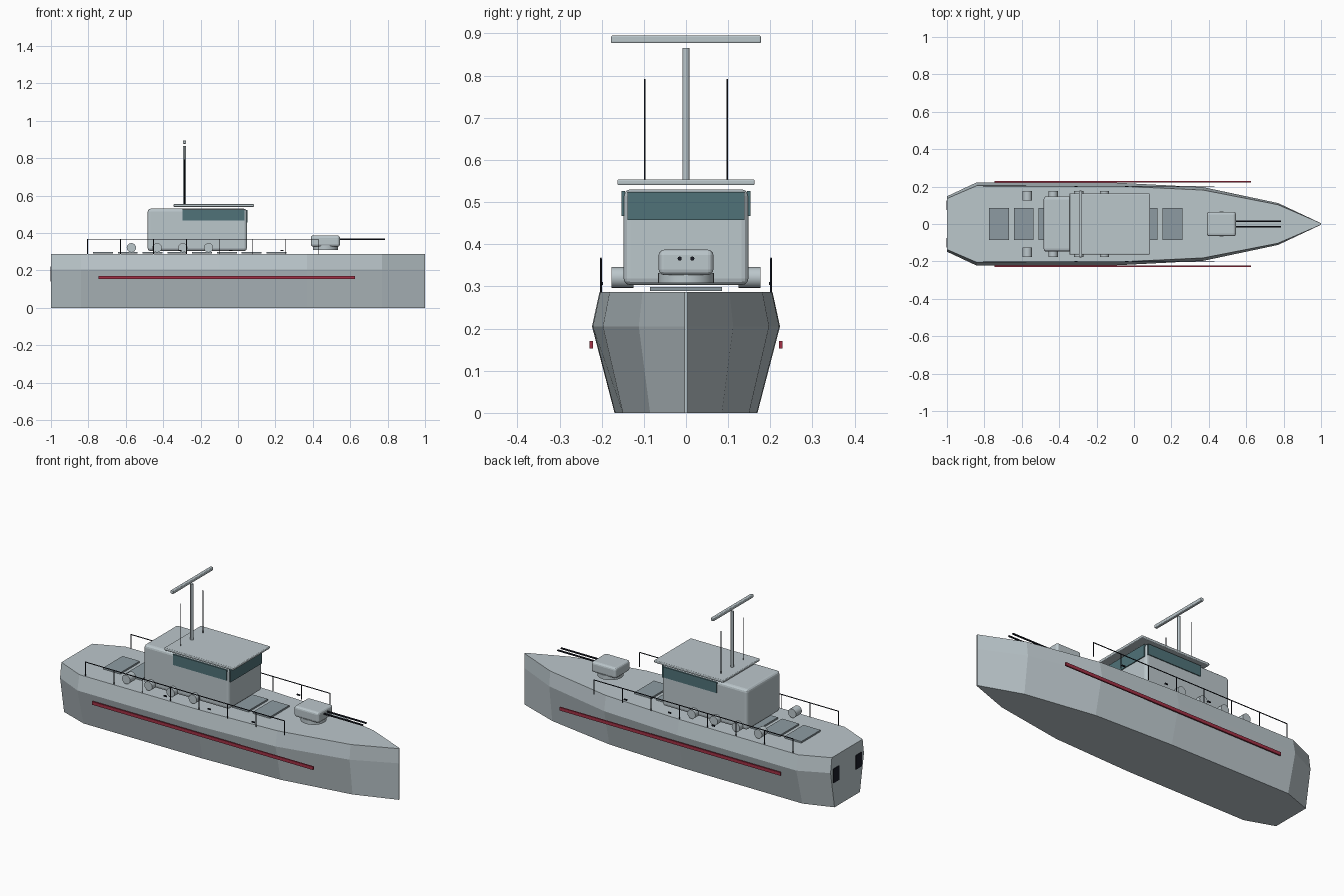
import bpy, bmesh
from math import pi

if "Cube" in bpy.data.objects:
    bpy.data.objects.remove(bpy.data.objects["Cube"])


def mat(name, rgb):
    m = bpy.data.materials.new(name)
    m.diffuse_color = (*rgb, 1)
    m.use_nodes = True
    m.node_tree.nodes["Principled BSDF"].inputs["Base Color"].default_value = m.diffuse_color
    return m


GREY = mat("hull_grey", (0.50, 0.57, 0.60))
PANEL = mat("panel_grey", (0.27, 0.33, 0.36))
GLASS = mat("window_teal", (0.08, 0.17, 0.19))
RED = mat("stripe_red", (0.36, 0.03, 0.06))
BLACK = mat("black", (0.01, 0.012, 0.02))


def box(name, lo, hi, m, bevel=0):
    bm = bmesh.new()
    bmesh.ops.create_cube(bm, size=1)
    for v in bm.verts:
        v.co = [(a + b) / 2 + c * (b - a) for a, b, c in zip(lo, hi, v.co)]
    me = bpy.data.meshes.new(name)
    bm.to_mesh(me)
    bm.free()
    ob = bpy.data.objects.new(name, me)
    bpy.context.collection.objects.link(ob)
    me.materials.append(m)
    if bevel:
        b = ob.modifiers.new("bevel", 'BEVEL')
        b.width, b.segments = bevel, 3
    return ob


def cyl(name, centre, r, length, m, axis='Z', sides=24):
    rot = {'X': (0, pi / 2, 0), 'Y': (pi / 2, 0, 0), 'Z': (0, 0, 0)}[axis]
    bpy.ops.mesh.primitive_cylinder_add(vertices=sides, radius=r, depth=length,
                                        location=centre, rotation=rot)
    ob = bpy.context.object
    ob.name = name
    ob.data.materials.append(m)
    bpy.ops.object.shade_smooth_by_angle()
    return ob


# Hull: hexagonal sections lofted along the length
stations = [(-1, 0.148), (-0.84, 0.223), (-0.1, 0.221), (0.37, 0.197),
            (0.77, 0.112), (1, 0.004)]
section = [(0.76, 0), (1, 0.205), (0.92, 0.287)]
bm = bmesh.new()
rings = []
for x, w in stations:
    pts = [(w * k, z) for k, z in section]
    pts += [(-y, z) for y, z in reversed(pts)]
    rings.append([bm.verts.new((x, y, z)) for y, z in pts])
for a, b in zip(rings, rings[1:]):
    for i in range(6):
        j = (i + 1) % 6
        bm.faces.new((a[i], a[j], b[j], b[i]))
bm.faces.new(rings[0])
bm.faces.new(rings[-1])
bmesh.ops.recalc_face_normals(bm, faces=bm.faces)
me = bpy.data.meshes.new("hull")
bm.to_mesh(me)
bm.free()
me.materials.append(GREY)
bpy.context.collection.objects.link(bpy.data.objects.new("hull", me))

# Cabin, roof and front window
box("cabin", (-0.483, -0.148, 0.303), (0.047, 0.148, 0.53), GREY, 0.016)
box("front_window", (0.04, -0.139, 0.457), (0.052, 0.139, 0.524), GLASS)
box("roof", (-0.345, -0.163, 0.54), (0.085, 0.163, 0.554), GREY, 0.004)

# Mast and radar bar
cyl("mast", (-0.286, 0, 0.71), 0.0085, 0.312, GREY, sides=12)
box("radar_bar", (-0.295, -0.178, 0.877), (-0.277, 0.178, 0.895), GREY, 0.004)

# Gun turret on the foredeck
cyl("turret_base", (0.468, 0, 0.32), 0.067, 0.024, GREY, sides=24)
box("turret", (0.39, -0.065, 0.327), (0.545, 0.065, 0.387), GREY, 0.013)
for y in (-0.015, 0.015):
    cyl("gun_barrel", (0.66, y, 0.366), 0.005, 0.25, BLACK, 'X', 10)

# Row of deck hatches
for i in range(8):
    x = -0.722 + i * 0.1325
    box("deck_hatch", (x - 0.053, -0.085, 0.289), (x + 0.053, 0.085, 0.298), PANEL)

# Parts repeated on both sides
for s in (-1, 1):
    def side_box(name, x0, x1, y, t, z0, z1, m):
        box(name, (x0, s * y - t / 2, z0), (x1, s * y + t / 2, z1), m)

    side_box("side_stripe", -0.745, 0.625, 0.225, 0.008, 0.153, 0.171, RED)
    side_box("side_window", -0.297, 0.036, 0.149, 0.008, 0.467, 0.526, GLASS)
    side_box("exhaust_port", -1.0, -0.99, 0.1, 0.05, 0.14, 0.22, BLACK)
    bpy.context.collection.objects["exhaust_port" if s < 0 else "exhaust_port.001"].location.x = -0.003
    cyl("whip_antenna", (-0.286, s * 0.098, 0.672), 0.0016, 0.24, BLACK, sides=6)
    # Side canisters
    for i in range(4):
        cyl("side_canister", (-0.57 + i * 0.1375, s * 0.151, 0.321), 0.025, 0.052, GREY, 'Y', 16)
    # Railing with posts
    cyl("rail", (-0.188, s * 0.202, 0.366), 0.0025, 1.236, BLACK, 'X', 6)
    for i in range(8):
        cyl("rail_post", (-0.805 + i * 0.1763, s * 0.202, 0.326), 0.0025, 0.08, BLACK, sides=6)
    # Deck cleats
    for x in (-0.31, -0.038, 0.235):
        side_box("cleat", x - 0.009, x + 0.009, 0.2, 0.006, 0.303, 0.31, BLACK)
